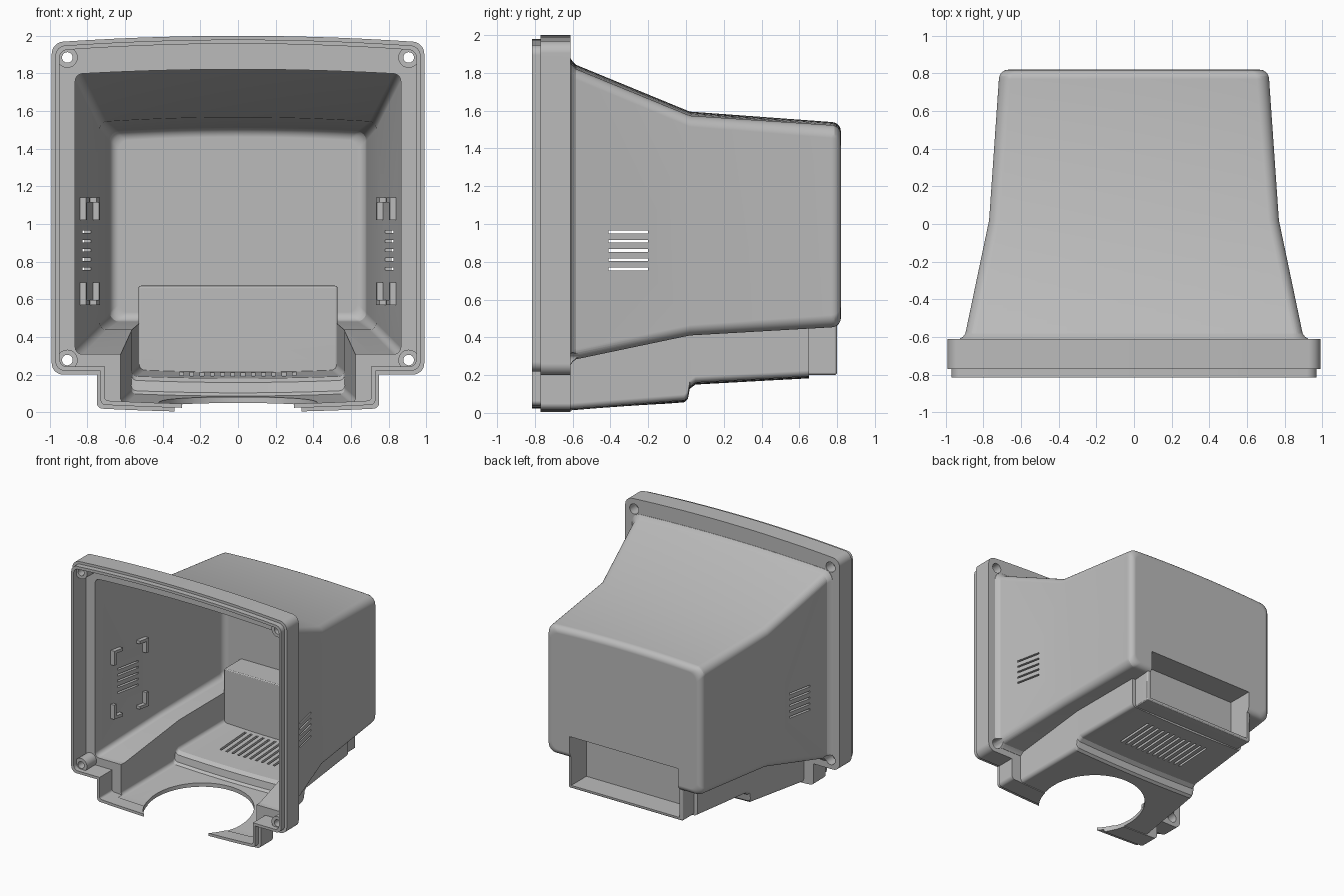
import bpy, bmesh, math
from mathutils import Matrix, Vector

cube = bpy.data.objects.get("Cube")
if cube:
    bpy.data.objects.remove(cube, do_unlink=True)

grey = bpy.data.materials.new("plastic grey")
grey.use_nodes = True
colour = (0.5, 0.5, 0.5, 1)
grey.diffuse_color = colour
grey.node_tree.nodes["Principled BSDF"].inputs["Base Color"].default_value = colour


def make(name, bm):
    bmesh.ops.recalc_face_normals(bm, faces=bm.faces)
    me = bpy.data.meshes.new(name)
    bm.to_mesh(me)
    bm.free()
    me.materials.append(grey)
    ob = bpy.data.objects.new(name, me)
    bpy.context.collection.objects.link(ob)
    return ob


def outline(w, z0, z1, r, top, bottom):
    """Rounded rectangle whose top and bottom edges bow outward."""
    pts, seg, span = [], 8, 14
    corners = [(w - r, z0 + r, -90), (w - r, z1 - r, 0),
               (r - w, z1 - r, 90), (r - w, z0 + r, 180)]
    for i, (cx, cz, start) in enumerate(corners):
        for k in range(seg + 1):
            a = math.radians(start + 90 * k / seg)
            pts.append((cx + r * math.cos(a), cz + r * math.sin(a)))
        if i in (1, 3):
            x, z = pts[-1]
            pts += [(x * (1 - 2 * k / span), z) for k in range(1, span)]
    mid = (z0 + z1) / 2
    return [(x, z + (top if z > mid else -bottom) * (1 - (x / w) ** 2)) for x, z in pts]


def loft(name, sections):
    """Skin through sections (y, half width, bottom, top, radius, bows)."""
    bm = bmesh.new()
    rings = [[bm.verts.new((x, y, z)) for x, z in outline(*s)] for y, *s in sections]
    n = len(rings[0])
    for a, b in zip(rings, rings[1:]):
        for i in range(n):
            j = (i + 1) % n
            bm.faces.new((a[i], a[j], b[j], b[i]))
    bm.faces.new(rings[0])
    bm.faces.new(rings[-1])
    return make(name, bm)


def boxes(name, bounds, bevel=0):
    bm = bmesh.new()
    for x0, x1, y0, y1, z0, z1 in bounds:
        size = Matrix.Diagonal((x1 - x0, y1 - y0, z1 - z0, 1))
        mid = Vector((x0 + x1, y0 + y1, z0 + z1)) / 2
        bmesh.ops.create_cube(bm, size=1, matrix=Matrix.Translation(mid) @ size)
    if bevel:
        bmesh.ops.bevel(bm, geom=bm.edges[:], offset=bevel, segments=3,
                        profile=0.5, affect='EDGES')
    return make(name, bm)


def rods(name, spots, r, y0, y1):
    bm = bmesh.new()
    for x, z in spots:
        m = Matrix.Translation((x, (y0 + y1) / 2, z)) @ Matrix.Rotation(math.pi / 2, 4, 'X')
        bmesh.ops.create_cone(bm, cap_ends=True, segments=32, radius1=r, radius2=r,
                              depth=y1 - y0, matrix=m)
    return make(name, bm)


def combine(target, tool, op):
    mod = target.modifiers.new(op.lower(), 'BOOLEAN')
    mod.operation, mod.object, mod.solver = op, tool, 'EXACT'
    bpy.context.view_layer.update()
    deps = bpy.context.evaluated_depsgraph_get()
    me = bpy.data.meshes.new_from_object(target.evaluated_get(deps))
    target.modifiers.clear()
    target.data = me
    bpy.data.objects.remove(tool, do_unlink=True)


def body(name, t, start):
    """Tapering hull with a rounded back, inset by t."""
    stations = [(start, 0.90, 0.28, 1.825, 0.025), (-0.60, 0.90, 0.28, 1.825, 0.025),
                (0.02, 0.77, 0.41, 1.57, 0.025)]
    rows = [(y, w - t, a + t * 0.8, b - t * 0.8, 0.055 - t * 0.5, bow, 0)
            for y, w, a, b, bow in stations]
    for k in range(6):
        a = math.radians(18 * k)
        c = 0.05 * (1 - math.cos(a))
        rows.append((0.77 - t + 0.05 * math.sin(a), 0.718 - t - c, 0.453 + t * 0.8 + c,
                     1.52 - t * 0.8 - c, 0.065 - t * 0.5, 0.02, 0))
    return loft(name, rows)


def chin(name, t, start, end):
    """Lower bulge with a stepped floor, inset by t."""
    stations = [(start, 0.66, 0.02), (-0.62, 0.66, 0.02), (-0.01 - t, 0.605, 0.068),
                (0.01 - t, 0.603, 0.085), (0.02 - t, 0.602, 0.14), (0.05 - t, 0.6, 0.162),
                (end, 0.56, 0.195)]
    return loft(name, [(y, w - t, z + t * 0.85, 0.6 - t, 0.03, 0, 0.012)
                       for y, w, z in stations])


def rim(name, t, y0, y1):
    """Front frame slab: main outline plus chin tab, inset by t."""
    slab = loft(name, [(y, 0.99 - t, 0.2 + t, 1.965 - t, 0.06 - t * 0.5, 0.035, 0)
                       for y in (y0, y1)])
    tab = loft("tab", [(y, 0.75 - t, 0.02 + t, 0.5, 0.03 - t * 0.3, 0, 0.02)
                       for y in (y0, y1)])
    combine(slab, tab, 'UNION')
    return slab


# Solid outside of the housing
housing = body("housing", 0, -0.64)
combine(housing, loft("fillet", [
    (-0.63, 0.93, 0.25, 1.855, 0.08, 0.025, 0), (-0.61, 0.925, 0.255, 1.85, 0.075, 0.025, 0),
    (-0.60, 0.91, 0.27, 1.835, 0.065, 0.025, 0), (-0.58, 0.895, 0.285, 1.815, 0.055, 0.025, 0),
]), 'UNION')
combine(housing, chin("chin", 0, -0.64, 0.65), 'UNION')
combine(housing, rim("flange", 0, -0.77, -0.612), 'UNION')
combine(housing, rim("lip", 0.02, -0.815, -0.75), 'UNION')

# Hollow inside
combine(housing, body("body_hollow", 0.035, -0.7), 'DIFFERENCE')
combine(housing, chin("chin_hollow", 0.035, -0.7, 0.57), 'DIFFERENCE')
combine(housing, rim("rim_hollow", 0.042, -0.9, -0.65), 'DIFFERENCE')

# Connector recess at the lower back
combine(housing, boxes("recess_wall", [(-0.53, 0.53, 0.565, 0.80, 0.2, 0.672)], 0.015), 'UNION')
combine(housing, boxes("recess_cut", [(-0.5, 0.5, 0.6, 0.95, 0.225, 0.64)]), 'DIFFERENCE')

# Corner screw bosses
spots = [(s * 0.907, z) for s in (-1, 1) for z in (0.277, 1.885)]
combine(housing, rods("bosses", spots, 0.055, -0.775, -0.63), 'UNION')
combine(housing, rods("screw_holes", spots, 0.028, -0.9, -0.5), 'DIFFERENCE')
combine(housing, rods("counterbores", spots, 0.042, -0.70, -0.55), 'DIFFERENCE')

# Side vents, floor vents and the round cutout in the chin floor
combine(housing, boxes("side_vents", [
    (-1.1, 1.1, -0.41, -0.2, 0.755 + 0.049 * i, 0.769 + 0.049 * i) for i in range(5)]),
    'DIFFERENCE')
combine(housing, boxes("floor_vents", [
    (0.0545 * i - 0.31, 0.0545 * i - 0.29, 0.2, 0.53, 0.1, 0.3) for i in range(12)]),
    'DIFFERENCE')
bm = bmesh.new()
bmesh.ops.create_cone(bm, cap_ends=True, segments=64, radius1=0.42, radius2=0.42, depth=0.3,
                      matrix=Matrix.Translation((0, -0.52, -0.02)))
combine(housing, make("round_cutout", bm), 'DIFFERENCE')


# Corner brackets on the inner side walls
def wall(y):
    return 0.867 - 0.21 * (y + 0.60)


def bracket_bar(bm, side, y0, y1, z0, z1):
    verts = [bm.verts.new((side * (wall(y) + d), y, z))
             for z in (z0, z1) for y, d in ((y0, 0.01), (y1, 0.01), (y1, -0.035), (y0, -0.035))]
    lo, hi = verts[:4], verts[4:]
    bm.faces.new(lo)
    bm.faces.new(hi)
    for i in range(4):
        j = (i + 1) % 4
        bm.faces.new((lo[i], lo[j], hi[j], hi[i]))


for side, label in ((1, "left"), (-1, "right")):
    bm = bmesh.new()
    for y, dy in ((-0.48, 1), (-0.13, -1)):
        for z, dz in ((0.57, 1), (1.14, -1)):
            bracket_bar(bm, side, *sorted((y, y + dy * 0.025)), *sorted((z, z + dz * 0.12)))
            bracket_bar(bm, side, *sorted((y + dy * 0.025, y + dy * 0.09)),
                        *sorted((z, z + dz * 0.025)))
    make(label + "_brackets", bm)

# Smooth the rounded corners, keep the creases
bpy.ops.object.select_all(action='DESELECT')
housing.select_set(True)
bpy.context.view_layer.objects.active = housing
bpy.ops.object.shade_smooth_by_angle(angle=math.radians(20))
weighted = housing.modifiers.new("weighted_normals", 'WEIGHTED_NORMAL')
weighted.keep_sharp = True
